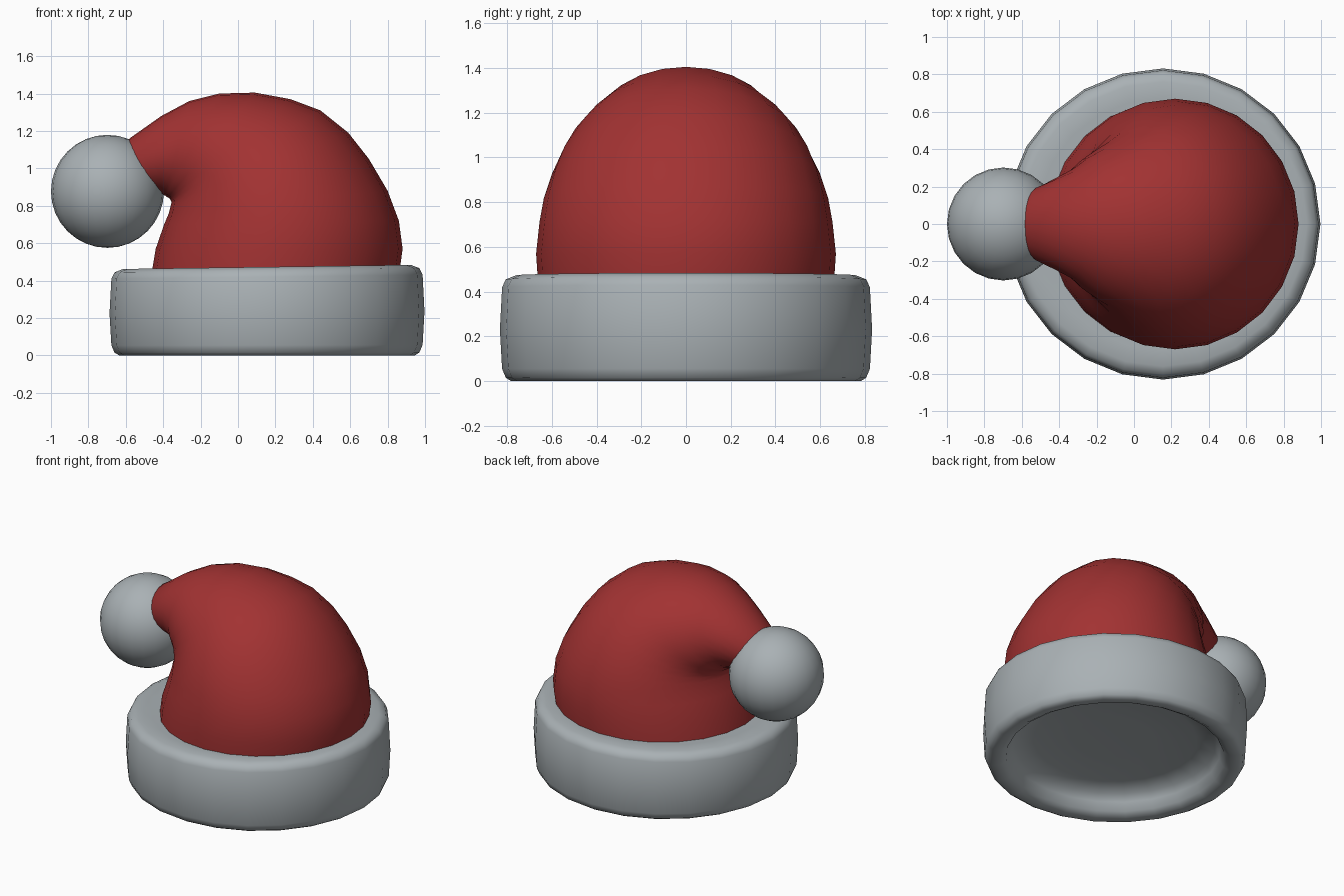
import bpy, bmesh, math
from mathutils import Vector

if "Cube" in bpy.data.objects:
    bpy.data.objects.remove(bpy.data.objects["Cube"])

N = 24  # sides of every round part


def material(name, rgb):
    m = bpy.data.materials.new(name)
    m.diffuse_color = (*rgb, 1)
    m.use_nodes = True
    m.node_tree.nodes["Principled BSDF"].inputs["Base Color"].default_value = m.diffuse_color
    return m


red = material("red felt", (0.36, 0.032, 0.032))
grey = material("grey fur", (0.40, 0.44, 0.46))


def loft(name, rings, mat, angle, cap_first=False, cap_last=False):
    """Skin a list of equal-length vertex rings."""
    bm = bmesh.new()
    loops = [[bm.verts.new(p) for p in ring] for ring in rings]
    for a, b in zip(loops, loops[1:]):
        for i in range(N):
            j = (i + 1) % N
            bm.faces.new((a[i], a[j], b[j], b[i]))
    if cap_first:
        bm.faces.new(loops[0][::-1])
    if cap_last:
        bm.faces.new(loops[-1])
    bmesh.ops.recalc_face_normals(bm, faces=bm.faces[:])
    me = bpy.data.meshes.new(name)
    bm.to_mesh(me)
    bm.free()
    ob = bpy.data.objects.new(name, me)
    bpy.context.collection.objects.link(ob)
    me.materials.append(mat)
    finish(ob, angle)
    return ob


def finish(ob, angle):
    bpy.ops.object.select_all(action='DESELECT')
    ob.select_set(True)
    bpy.context.view_layer.objects.active = ob
    bpy.ops.object.shade_smooth_by_angle(angle=math.radians(angle))


# Fur brim: turned profile (radius, z), closed by a recessed lining below
profile = [(0.25, 0.16), (0.52, 0.15), (0.64, 0.125), (0.67, 0.08), (0.695, 0.025),
           (0.735, 0.002), (0.79, 0.0), (0.815, 0.015), (0.832, 0.055),
           (0.842, 0.23), (0.832, 0.42), (0.815, 0.455), (0.77, 0.473),
           (0.68, 0.472), (0.58, 0.468), (0.25, 0.468)]


def brim_ring(r, z):
    ring = []
    for i in range(N):
        a = 2 * math.pi * i / N
        x = r * math.cos(a)
        ring.append((0.155 + x, 0.988 * r * math.sin(a), z * (1 + 0.03 * x)))
    return ring


loft("fur_brim", [brim_ring(r, z) for r, z in profile], grey, 60, True, True)

# Folded cap: elliptical sections (outer x, z, inner x, z, half width)
sections = [(0.86, 0.42, -0.465, 0.42, 0.66), (0.88, 0.57, -0.44, 0.57, 0.67),
            (0.86, 0.72, -0.395, 0.70, 0.655), (0.80, 0.88, -0.37, 0.76, 0.635),
            (0.70, 1.05, -0.36, 0.80, 0.60), (0.59, 1.19, -0.355, 0.82, 0.56),
            (0.44, 1.31, -0.36, 0.83, 0.51), (0.28, 1.37, -0.365, 0.838, 0.46),
            (0.09, 1.405, -0.375, 0.845, 0.41), (-0.10, 1.40, -0.385, 0.85, 0.355),
            (-0.26, 1.36, -0.39, 0.855, 0.295), (-0.41, 1.28, -0.41, 0.86, 0.25),
            (-0.58, 1.16, -0.43, 0.87, 0.20), (-0.68, 1.0, -0.52, 0.86, 0.12)]


def cap_ring(ox, oz, ix, iz, w):
    outer, inner = Vector((ox, 0, oz)), Vector((ix, 0, iz))
    mid, half = (outer + inner) / 2, (outer - inner) / 2
    ring = []
    for i in range(N):
        a = 2 * math.pi * i / N
        ring.append(mid + half * math.cos(a) + Vector((0, w * math.sin(a), 0)))
    return ring


loft("folded_cap", [cap_ring(*s) for s in sections], red, 180, False, True)

# Pompom on the tip
bpy.ops.mesh.primitive_uv_sphere_add(segments=N, ring_count=16, radius=0.302,
                                     location=(-0.698, 0, 0.877))
pom = bpy.context.object
pom.name = "pompom"
pom.data.materials.append(grey)
finish(pom, 60)
